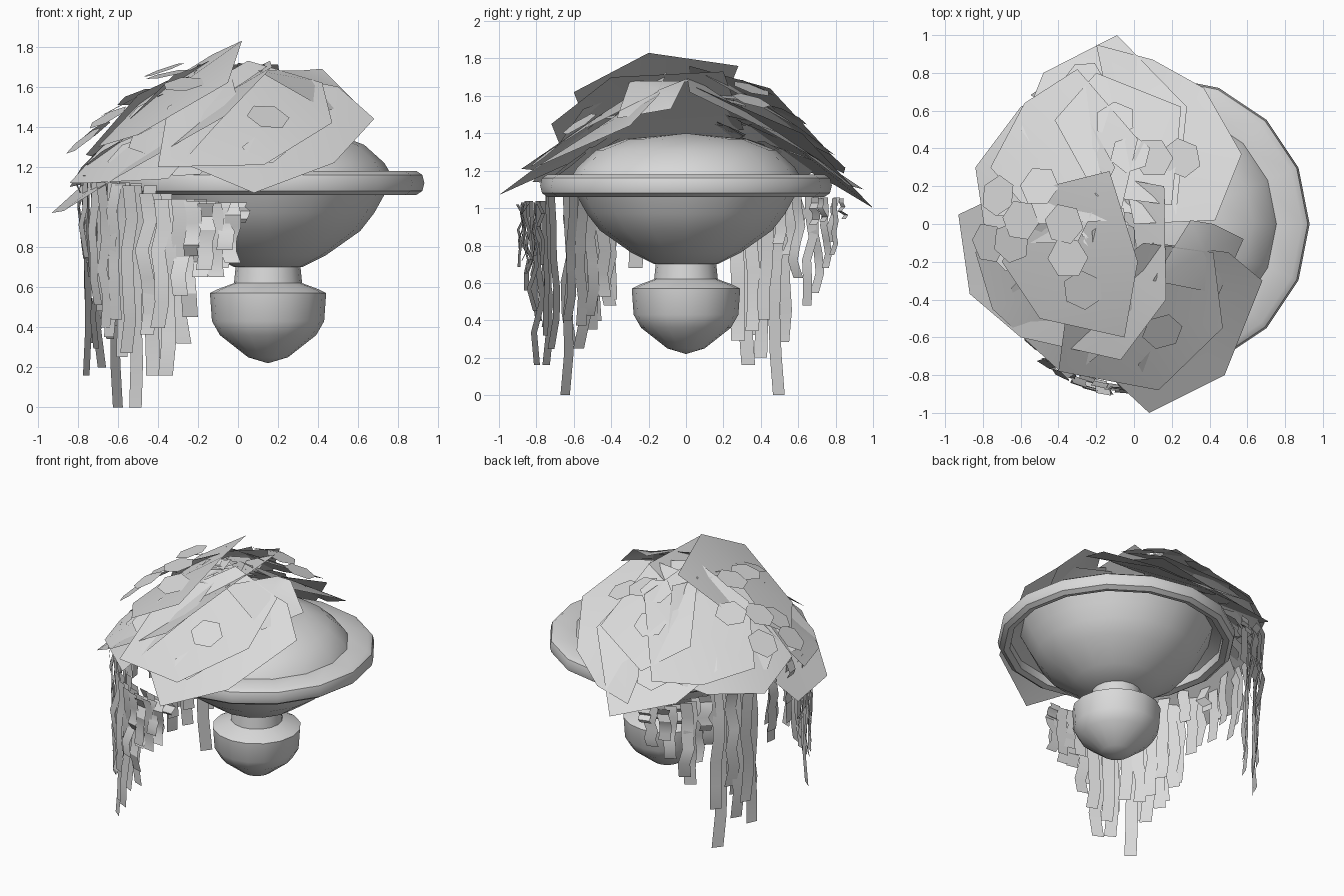
import bpy, bmesh, math, random
from mathutils import Vector

random.seed(4)
if "Cube" in bpy.data.objects:
    bpy.data.objects.remove(bpy.data.objects["Cube"])

grey = bpy.data.materials.new("pale_grey")
grey.use_nodes = True
grey.diffuse_color = (0.7, 0.7, 0.7, 1)
grey.node_tree.nodes["Principled BSDF"].inputs["Base Color"].default_value = (0.7, 0.7, 0.7, 1)


def finish(name, bm, angle=40):
    mesh = bpy.data.meshes.new(name)
    bm.to_mesh(mesh)
    bm.free()
    mesh.materials.append(grey)
    obj = bpy.data.objects.new(name, mesh)
    bpy.context.collection.objects.link(obj)
    bpy.ops.object.select_all(action="DESELECT")
    obj.select_set(True)
    bpy.context.view_layer.objects.active = obj
    bpy.ops.object.shade_smooth_by_angle(angle=math.radians(angle))
    return obj


def lathe(name, profile, sides=16, centre=0.15):
    bm = bmesh.new()
    verts = [bm.verts.new((r, 0, z)) for r, z in profile]
    edges = [bm.edges.new(pair) for pair in zip(verts, verts[1:])]
    bmesh.ops.spin(bm, geom=verts + edges, axis=(0, 0, 1), cent=(0, 0, 0),
                   angle=math.tau, steps=sides, use_duplicate=False)
    bmesh.ops.remove_doubles(bm, verts=bm.verts, dist=0.001)
    bmesh.ops.recalc_face_normals(bm, faces=bm.faces)
    bmesh.ops.translate(bm, verts=bm.verts, vec=(centre, 0, 0))
    return finish(name, bm)


# Pot: finial with neck, bowl with overhanging rolled rim, mound of soil
lathe("foot", [(0, .22), (.1, .25), (.24, .36), (.28, .43), (.29, .57),
               (.25, .59), (.17, .62), (.16, .72)])
lathe("bowl", [(0, .7), (.17, .7), (.29, .76), (.46, .88), (.53, .97), (.58, 1.06), (.63, 1.16)])
lathe("rim", [(.63, 1.16), (.7, 1.13), (.7, 1.07), (.74, 1.06), (.77, 1.08), (.78, 1.12),
              (.77, 1.16), (.74, 1.18), (.58, 1.18)])
lathe("soil", [(.61, 1.17), (.58, 1.22), (.48, 1.31), (.32, 1.37), (0, 1.4)])


# Large leaves: fans of faces with a slightly raised middle
def big_leaf(name, corners, bulge=0.04):
    bm = bmesh.new()
    verts = [bm.verts.new(c) for c in corners]
    middle = sum((v.co for v in verts), Vector()) / len(verts)
    hub = bm.verts.new(middle + Vector((0, 0, bulge)))
    for a, b in zip(verts, verts[1:] + verts[:1]):
        bm.faces.new((hub, a, b))
    bmesh.ops.recalc_face_normals(bm, faces=bm.faces)
    if sum(f.normal.z for f in bm.faces) < 0:
        bmesh.ops.reverse_faces(bm, faces=bm.faces)
    finish(name, bm, 60)


big_leaf("front_leaf", [(.08, -1, 1.07), (.48, -.8, 1.22), (.68, -.3, 1.44), (.5, -.15, 1.6),
                        (.1, -.1, 1.68), (-.35, -.6, 1.25)])
big_leaf("front_upper_leaf", [(-.4, -.78, 1.2), (.13, -.88, 1.21), (.47, -.55, 1.42),
                              (.42, -.15, 1.62), (.05, -.1, 1.73), (-.35, -.4, 1.5)])
big_leaf("front_side_leaf", [(-.75, -.45, 1.12), (-.35, -.82, 1.14), (0, -.55, 1.53),
                             (-.05, 0, 1.72), (-.5, 0, 1.5), (-.84, -.15, 1.12)])
big_leaf("top_leaf", [(-.13, .28, 1.76), (.02, -.2, 1.83), (-.05, -.6, 1.62),
                      (-.5, -.5, 1.36), (-.7, -.2, 1.3), (-.45, .2, 1.56)], .03)
big_leaf("outer_leaf", [(.16, .2, 1.73), (.17, -.4, 1.7), (-.07, -.72, 1.45), (-.6, -.6, 1.15),
                        (-.87, -.37, .98), (-.93, .05, .97), (-.4, .3, 1.45)])
big_leaf("back_side_leaf", [(-.84, .3, 1.1), (-.6, .62, 1.15), (-.35, .75, 1.25), (-.1, .3, 1.68),
                            (-.3, -.1, 1.68), (-.78, -.1, 1.2)])
big_leaf("back_corner_leaf", [(-.58, .64, 1.22), (-.3, .82, 1.24), (.02, .45, 1.64),
                              (-.08, .02, 1.76), (-.5, 0, 1.56), (-.76, .3, 1.26)])
big_leaf("back_leaf", [(-.09, 1, 1), (.28, .62, 1.4), (.22, .02, 1.66), (-.3, .1, 1.62),
                       (-.6, .5, 1.28), (-.48, .8, 1.12)])
big_leaf("back_upper_leaf", [(-.2, .8, 1.28), (.25, .62, 1.42), (.2, .1, 1.71), (-.2, .15, 1.71),
                             (-.42, .55, 1.42)], .03)
big_leaf("back_inner_leaf", [(-.2, .95, 1.1), (.1, .87, 1.12), (.37, .72, 1.25), (.57, .37, 1.45),
                             (.43, .02, 1.62), (0, 0, 1.72)], .03)
big_leaf("inner_leaf", [(.3, .02, 1.68), (.42, 0, 1.69), (.58, -.08, 1.53),
                        (.45, -.37, 1.48), (.1, -.3, 1.68)], .02)


# Small hexagonal leaves lying on the canopy, or hidden underneath it
def canopy(x, y):
    r = math.hypot(x + .05, y)
    return 1.79 - .5 * r - .35 * r * r


def small_leaf(bm, x, y, lift, size, tilt):
    slope = Vector((.6 * (x + .05), .6 * y, .55)).normalized()
    normal = (slope + Vector([random.uniform(-tilt, tilt) for _ in "xyz"])).normalized()
    side = normal.orthogonal().normalized()
    other = normal.cross(side)
    centre = Vector((x, y, canopy(x, y) + lift))
    turn = random.random()
    ring = [turn + math.tau * k / 6 for k in range(6)]
    bm.faces.new([bm.verts.new(centre + size * (side * math.cos(a) + other * math.sin(a)))
                  for a in ring])


bm = bmesh.new()
for x, y in [(-.27, .77), (-.1, .55), (.1, .35), (.25, .35), (-.5, .2), (-.72, .15), (-.65, -.1),
             (-.37, 0), (-.35, -.18), (-.27, -.35), (.15, -.57), (.13, -.75), (-.02, .37),
             (-.6, .02), (-.77, -.1)]:
    small_leaf(bm, x, y, .09, .11, .12)
finish("small_leaves", bm)

bm = bmesh.new()
for k in range(45):
    angle = random.uniform(.3, .7) * math.tau
    reach = random.uniform(.1, .7)
    small_leaf(bm, reach * math.cos(angle), reach * math.sin(angle), -.08, .13, .25)
finish("under_leaves", bm)


# Hanging vines: crooked ribbons around the shaded side of the pot
def vine(bm, x, y, bottom, top, width):
    along = Vector((-y, x, 0)).normalized() * width / 2
    steps = 5
    previous = None
    for k in range(steps + 1):
        sway = random.uniform(-.018, .018) if k else 0
        p = Vector((x, y, top + (bottom - top) * k / steps)) + along.normalized() * sway
        p += Vector((x, y, 0)) * random.uniform(-.025, .025)
        row = bm.verts.new(p - along), bm.verts.new(p + along)
        if previous:
            bm.faces.new((previous[0], previous[1], row[1], row[0]))
        previous = row


bm = bmesh.new()
for x, y, bottom in [(-.04, -.86, .72), (-.12, -.86, .65), (-.19, -.84, .65), (-.25, -.82, .45),
                     (-.35, -.79, .16), (-.42, -.73, .16), (-.51, -.63, 0), (-.58, -.56, .25),
                     (-.63, -.5, .35), (-.68, -.42, .48), (-.73, -.27, .68), (-.76, -.1, .72),
                     (-.76, .1, .65), (-.74, .33, .16), (-.68, .41, .2), (-.62, .49, 0),
                     (-.57, .56, .75), (-.5, .66, .48), (-.4, .75, .68), (-.28, .8, .75)]:
    top = canopy(x, y) - .08
    vine(bm, x, y, bottom, top, .08)
    # Shorter strands fill the gaps in front of and behind each long one
    for scale, shift in ((.94, .05), (1.03, -.04)):
        vine(bm, x * scale - y * shift, y * scale + x * shift,
             max(bottom, .2) + random.uniform(.03, .25), top, .08)
finish("hanging_vines", bm, 30)
